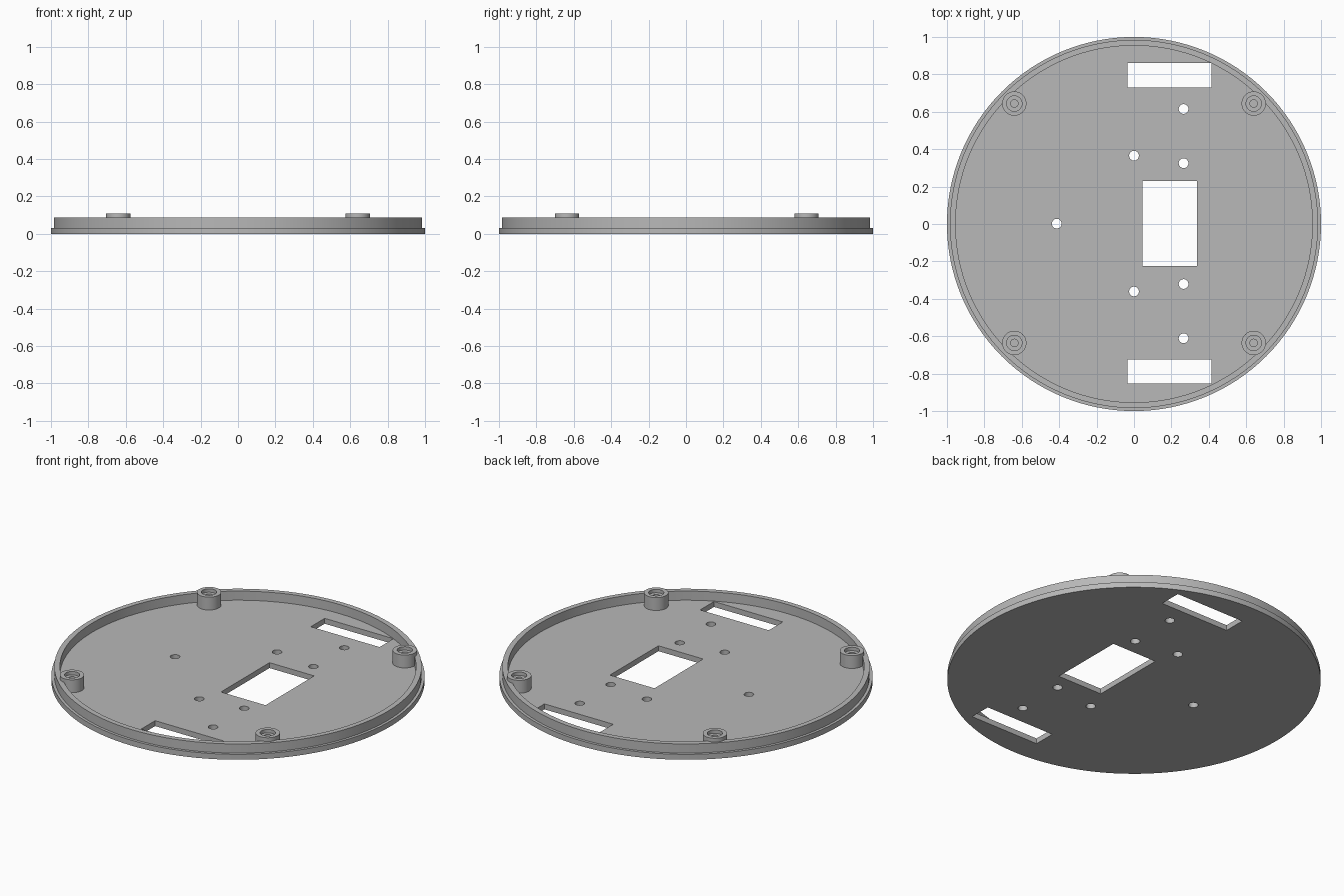
import bpy, bmesh, math

if "Cube" in bpy.data.objects:
    bpy.data.objects.remove(bpy.data.objects["Cube"])

grey = bpy.data.materials.new("light_grey")
grey.diffuse_color = (0.48, 0.48, 0.48, 1)
grey.use_nodes = True
grey.node_tree.nodes["Principled BSDF"].inputs["Base Color"].default_value = grey.diffuse_color
FLOOR = 0.032


def make_object(name, bm):
    bmesh.ops.remove_doubles(bm, verts=bm.verts, dist=1e-5)
    bmesh.ops.recalc_face_normals(bm, faces=bm.faces)
    mesh = bpy.data.meshes.new(name)
    bm.to_mesh(mesh)
    bm.free()
    mesh.materials.append(grey)
    ob = bpy.data.objects.new(name, mesh)
    bpy.context.collection.objects.link(ob)
    return ob


def lathe(name, profile, sides, x=0, y=0):
    bm = bmesh.new()
    vs = [bm.verts.new((r, 0, z)) for r, z in profile]
    es = [bm.edges.new(p) for p in zip(vs, vs[1:])]
    bmesh.ops.spin(bm, geom=vs + es, cent=(0, 0, 0), axis=(0, 0, 1),
                   angle=2 * math.pi, steps=sides, use_merge=True)
    bmesh.ops.translate(bm, verts=bm.verts, vec=(x, y, 0))
    return make_object(name, bm)


def smooth(ob):
    bpy.ops.object.select_all(action='DESELECT')
    ob.select_set(True)
    bpy.context.view_layer.objects.active = ob
    bpy.ops.object.shade_smooth_by_angle(angle=math.radians(30))


# Round base plate with stepped raised rim
plate = lathe("base_plate", [(0, 0), (1, 0), (1, FLOOR), (0.984, FLOOR),
                             (0.984, 0.086), (0.954, 0.086),
                             (0.954, FLOOR), (0, FLOOR)], 128)

# Cutters: wheel slots, central window, screw holes
bm = bmesh.new()
for x, y, w, d in ((0.19, 0.795, 0.45, 0.13), (0.19, -0.789, 0.45, 0.13),
                   (0.191, 0.003, 0.292, 0.454)):
    vs = bmesh.ops.create_cube(bm, size=1)["verts"]
    bmesh.ops.scale(bm, verts=vs, vec=(w, d, 0.2))
    bmesh.ops.translate(bm, verts=vs, vec=(x, y, 0))
for x, y in ((-0.413, 0.002), (0, 0.365), (0, -0.361), (0.265, 0.615),
             (0.265, 0.325), (0.265, -0.321), (0.265, -0.611)):
    vs = bmesh.ops.create_cone(bm, cap_ends=True, segments=32, radius1=0.026,
                               radius2=0.026, depth=0.2)["verts"]
    bmesh.ops.translate(bm, verts=vs, vec=(x, y, 0))
cutter = make_object("hole_cutter", bm)
mod = plate.modifiers.new("holes", 'BOOLEAN')
mod.operation = 'DIFFERENCE'
mod.solver = 'EXACT'
mod.object = cutter
bpy.context.view_layer.objects.active = plate
bpy.ops.object.modifier_apply(modifier="holes")
bpy.data.objects.remove(cutter)
smooth(plate)

# Four screw bosses with counterbore and blind pilot hole
for sx in (-1, 1):
    for sy in (-1, 1):
        side = ("back" if sy > 0 else "front") + ("_right" if sx > 0 else "_left")
        boss = lathe("screw_boss_" + side,
                     [(0.065, FLOOR - 0.005), (0.065, 0.108), (0.041, 0.108),
                      (0.041, 0.088), (0.02, 0.088), (0.02, FLOOR + 0.002),
                      (0, FLOOR + 0.002)], 48, sx * 0.64, sy * 0.64 + 0.004)
        smooth(boss)
